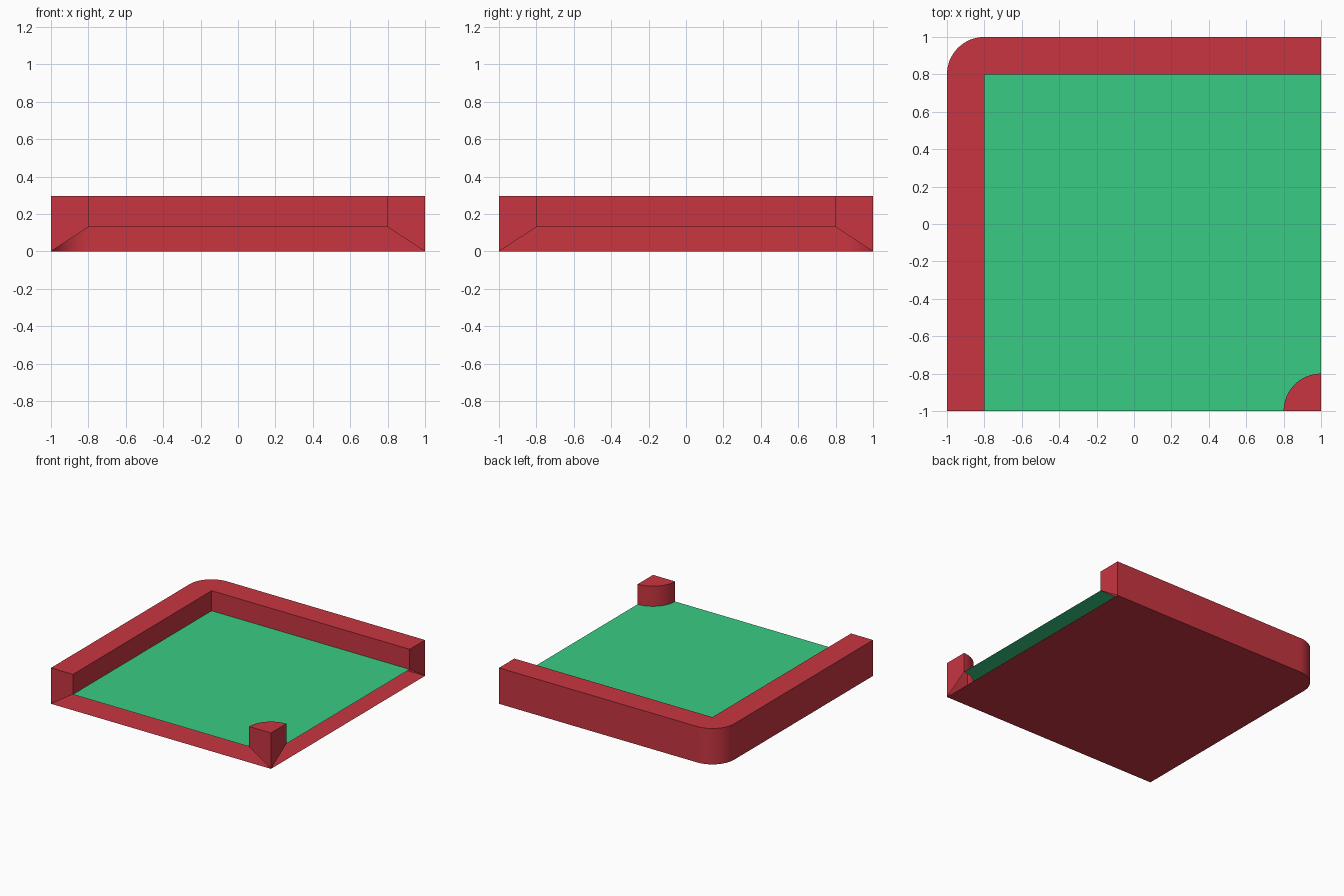
import bpy, bmesh, math

cube = bpy.data.objects.get("Cube")
if cube:
    bpy.data.objects.remove(cube, do_unlink=True)

EDGE, INNER = 1.0, 0.8        # outer and inner limits of the rim
FLOOR, TOP = 0.13, 0.295      # heights of the floor and the rim
STEPS = 16


def make_material(name, rgb):
    mat = bpy.data.materials.new(name)
    mat.use_nodes = True
    color = (*rgb, 1.0)
    mat.diffuse_color = color
    mat.node_tree.nodes["Principled BSDF"].inputs["Base Color"].default_value = color
    return mat


red = make_material("red", (0.58, 0.036, 0.052))
green = make_material("green", (0.04, 0.6, 0.227))


def arc(cx, cy, start, end):
    """Points of a quarter circle as wide as the rim."""
    r = EDGE - INNER
    angles = [math.radians(start + (end - start) * i / STEPS) for i in range(STEPS + 1)]
    return [(cx + r * math.cos(a), cy + r * math.sin(a)) for a in angles]


def level(points, z):
    return [(x, y, z) for x, y in points]


def strip(points, low, high):
    """Upright faces along a path."""
    return [[(*a, low), (*b, low), (*b, high), (*a, high)]
            for a, b in zip(points, points[1:])]


def end_cap(inner, outer):
    """Open end of the rim, tapering down to the outer bottom edge."""
    return [(*inner, FLOOR), (*outer, 0), (*outer, TOP), (*inner, TOP)]


def build(name, faces, mat):
    bm = bmesh.new()
    for face in faces:
        bm.faces.new([bm.verts.new(p) for p in face])
    bmesh.ops.remove_doubles(bm, verts=bm.verts, dist=0.0001)
    mesh = bpy.data.meshes.new(name)
    bm.to_mesh(mesh)
    bm.free()
    mesh.materials.append(mat)
    obj = bpy.data.objects.new(name, mesh)
    bpy.context.collection.objects.link(obj)
    bpy.ops.object.select_all(action="DESELECT")
    obj.select_set(True)
    bpy.context.view_layer.objects.active = obj
    bpy.ops.object.shade_smooth_by_angle(angle=math.radians(30))
    return obj


# Plan outlines, running from the front end to the left end
outer_path = [(-EDGE, -EDGE)] + arc(-INNER, INNER, 180, 90) + [(EDGE, EDGE)]
inner_path = [(-INNER, -EDGE), (-INNER, INNER), (EDGE, INNER)]
post_corner = (EDGE, -EDGE)
post_arc = arc(*post_corner, 90, 180)

# Bottom plate
bottom = outer_path + [post_corner]
build("bottom_plate", [level(bottom, 0)], red)

# Raised rim around the back and right sides
rim = strip(outer_path[::-1], 0, TOP) + strip(inner_path, FLOOR, TOP)
rim.append(level(inner_path + outer_path[::-1], TOP))
rim.append(end_cap(inner_path[0], outer_path[0])[::-1])
rim.append(end_cap(inner_path[-1], outer_path[-1]))
build("rim", rim, red)

# Quarter-round post in the open corner
post = strip(post_arc[::-1], FLOOR, TOP)
post.append(level(post_arc + [post_corner], TOP))
post.append(end_cap(post_arc[-1], post_corner))
post.append(end_cap(post_arc[0], post_corner)[::-1])
build("corner_post", post, red)

# Floor between the rim and the post
build("floor", [level(post_arc + inner_path, FLOOR)[::-1]], green)
